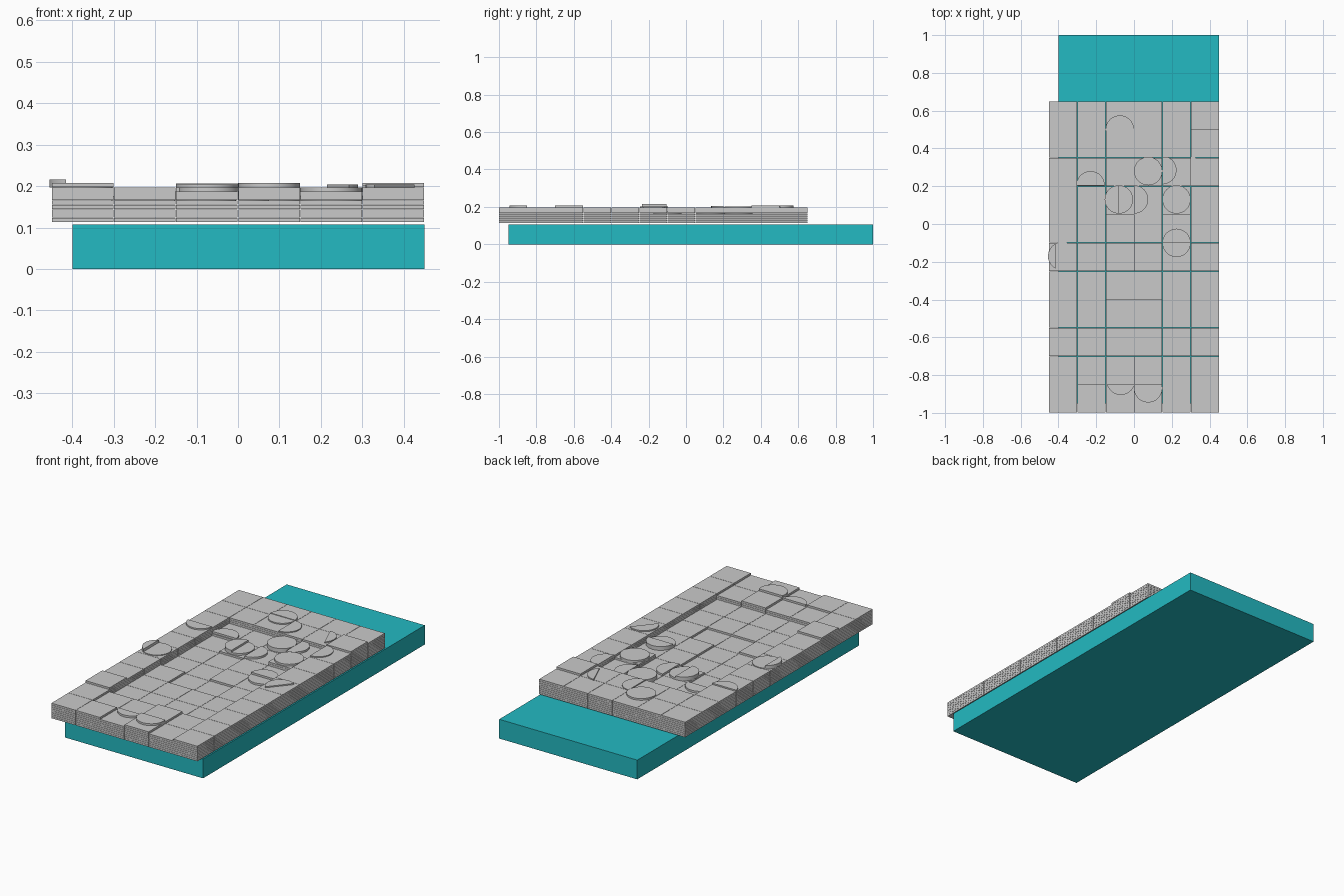
import bpy
import bmesh
import math

if "Cube" in bpy.data.objects:
    bpy.data.objects.remove(bpy.data.objects["Cube"], do_unlink=True)


def material(name, rgb):
    m = bpy.data.materials.new(name)
    m.use_nodes = True
    m.diffuse_color = (*rgb, 1)
    m.node_tree.nodes["Principled BSDF"].inputs["Base Color"].default_value = (*rgb, 1)
    return m


TEAL = material("teal", (0.017, 0.49, 0.54))
GREY = material("light grey", (0.59, 0.59, 0.59))

CELL = 0.15      # grid spacing
BOTTOM = 0.113   # underside of the lowest plates
PITCH = 0.0106   # height of one layer
PLATE = 0.0098   # plate thickness


def add_object(name, mesh, mat=None):
    if mat:
        mesh.materials.append(mat)
    ob = bpy.data.objects.new(name, mesh)
    bpy.context.collection.objects.link(ob)
    return ob


def box_mesh(name, lo, hi):
    bm = bmesh.new()
    bmesh.ops.create_cube(bm, size=1)
    for v in bm.verts:
        v.co = [(a + b) / 2 + c * (b - a) for a, b, c in zip(lo, hi, v.co)]
    mesh = bpy.data.meshes.new(name)
    bm.to_mesh(mesh)
    bm.free()
    return mesh


def layer_top(n):
    return BOTTOM + PITCH * (n - 1) + PLATE


# Base slab
add_object("base_slab", box_mesh("base_slab", (-0.4, -0.95, 0), (0.45, 1, 0.107)), TEAL)

# Stacks of square plates: layers per cell, rows from front to back
HEIGHTS = [
    "887878",
    "877878",
    "955558",
    "855558",
    "854458",
    "844558",
    "844558",
    "845578",
    "855568",
    "888889",
    "888888",
]
half = CELL / 2 - 0.0008
plate = box_mesh("square_plate", (-half, -half, 0), (half, half, PLATE))
plate.materials.append(GREY)
for r, row in enumerate(HEIGHTS):
    for c, n in enumerate(row):
        ob = add_object(f"plate_stack_{r}_{c}", plate)
        ob.location = (-0.375 + CELL * c, -0.925 + CELL * r, BOTTOM)
        arr = ob.modifiers.new("layers", "ARRAY")
        arr.count = int(n)
        arr.use_relative_offset = False
        arr.use_constant_offset = True
        arr.constant_offset_displace = (0, 0, PITCH)


# Round plates, whole or cut along a chord between two angles
def disc(name, x, y, base, start=0, end=360, layers=1, r=0.075):
    z0 = layer_top(base)
    steps = max(4, int((end - start) / 9))
    count = steps if end - start == 360 else steps + 1
    bm = bmesh.new()
    ring = []
    for i in range(count):
        a = math.radians(start + (end - start) * i / steps)
        ring.append(bm.verts.new((x + r * math.cos(a), y + r * math.sin(a), z0)))
    face = bm.faces.new(ring)
    up = bmesh.ops.extrude_face_region(bm, geom=[face])["geom"]
    for v in up:
        if isinstance(v, bmesh.types.BMVert):
            v.co.z += PITCH * layers
    bmesh.ops.recalc_face_normals(bm, faces=bm.faces)
    mesh = bpy.data.meshes.new(name)
    bm.to_mesh(mesh)
    bm.free()
    ob = add_object(name, mesh, GREY)
    bpy.ops.object.select_all(action="DESELECT")
    bpy.context.view_layer.objects.active = ob
    ob.select_set(True)
    bpy.ops.object.shade_smooth_by_angle()


DISCS = [
    # x, y, layers beneath, start angle, end angle, layers
    (-0.07, -0.83, 7, 195, 345, 1),
    (0.075, -0.87, 8, 165, 375, 1),
    (-0.38, -0.17, 8, 0, 360, 0.4),
    (-0.38, -0.17, 8, 118, 242, 1.8),
    (0.225, -0.1, 5, 0, 360, 1),
    (0.225, -0.1, 5, 0, 180, 2),
    (0.383, -0.178, 8, 55, 225, 0.6),
    (-0.08, 0.13, 5, 0, 360, 1),
    (-0.08, 0.13, 5, 90, 270, 2),
    (0.0, 0.13, 5, -90, 90, 1),
    (0.225, 0.13, 7, 0, 360, 1),
    (-0.375, 0.21, 8, 187, 353, 0.7),
    (-0.23, 0.205, 5, 0, 180, 1),
    (0.075, 0.28, 5, 0, 360, 2),
    (0.15, 0.285, 6, -90, 90, 1),
    (0.3, 0.28, 8, -90, 90, 0.5),
    (0.0, 0.43, 8, -90, 90, 0.5),
    (-0.075, 0.5, 8, 0, 360, 0.6),
    (-0.075, 0.5, 8, 0, 180, 0.9),
]
for i, (x, y, base, a, b, n) in enumerate(DISCS):
    disc(f"round_plate_{i}", x, y, base, a, b, n)
# Narrow chord piece near the back
disc("round_plate_chip", 0.215, 0.43, 8, -45, 90, 0.6)
